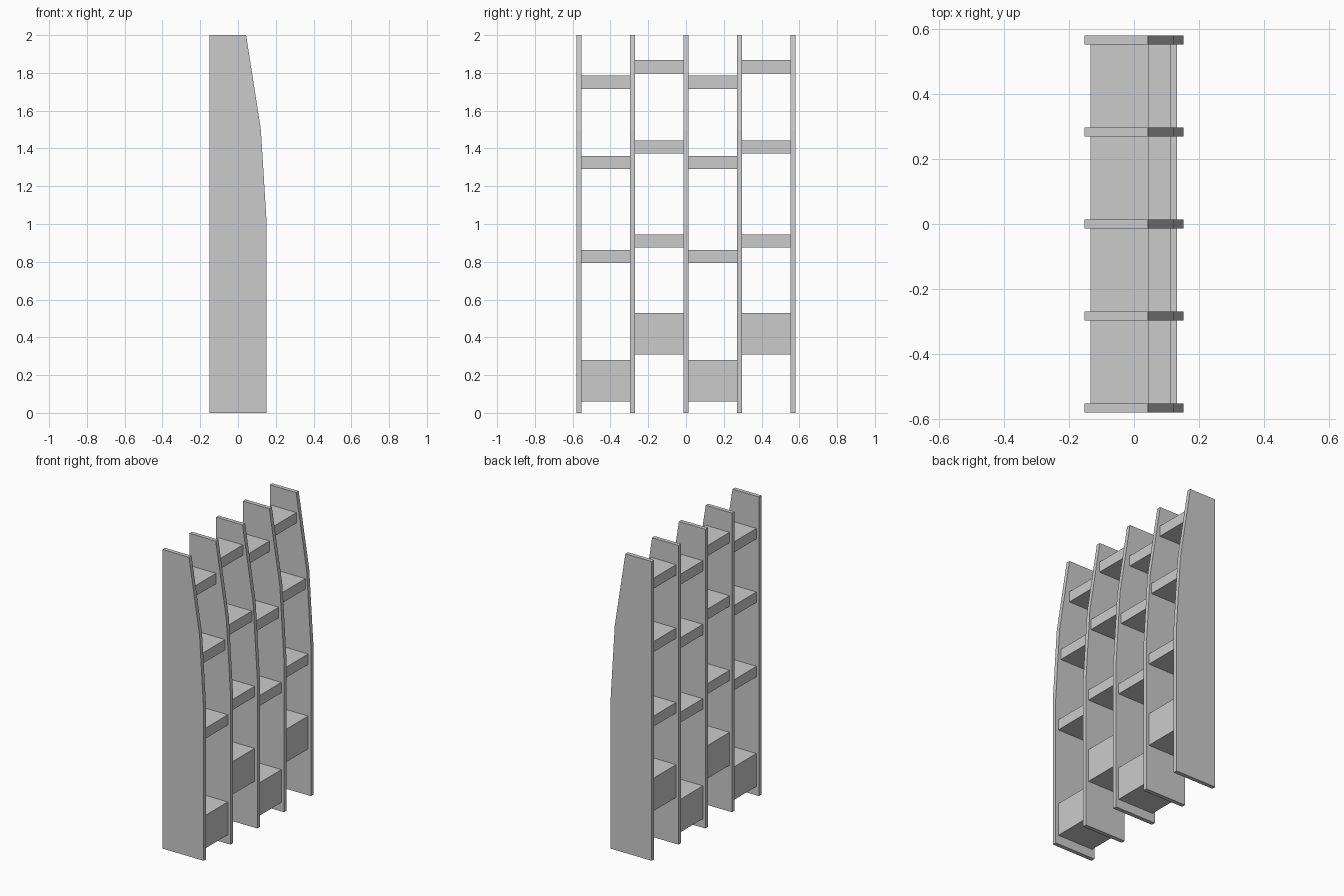
import bpy
import bmesh

if "Cube" in bpy.data.objects:
    bpy.data.objects.remove(bpy.data.objects["Cube"])

SPACING = 0.283      # distance between upright panels
THICK = 0.027        # panel thickness
BACK = -0.134        # rear face of every shelf


def make_object(name, bm):
    bmesh.ops.recalc_face_normals(bm, faces=bm.faces)
    mesh = bpy.data.meshes.new(name)
    bm.to_mesh(mesh)
    bm.free()
    obj = bpy.data.objects.new(name, mesh)
    bpy.context.collection.objects.link(obj)
    return obj


def extrude_profile(name, profile, y0, y1):
    # profile is in x/z, extruded along y
    bm = bmesh.new()
    face = bm.faces.new([bm.verts.new((x, y0, z)) for x, z in profile])
    new = bmesh.ops.extrude_face_region(bm, geom=[face])["geom"]
    verts = [v for v in new if isinstance(v, bmesh.types.BMVert)]
    bmesh.ops.translate(bm, verts=verts, vec=(0, y1 - y0, 0))
    return make_object(name, bm)


# Upright panels with a front edge tapering towards the top
panel = [(-0.152, 0), (0.152, 0), (0.152, 1.0), (0.121, 1.5), (0.043, 2.0), (-0.152, 2.0)]
for i in range(5):
    y = (i - 2) * SPACING
    extrude_profile(f"upright_panel_{i + 1}", panel, y - THICK / 2, y + THICK / 2)

# Drawer box and shelves: bottom, top, front edge; bays alternate in height
low_bay = [(0.06, 0.28, 0.132), (0.793, 0.863, 0.132), (1.29, 1.36, 0.112), (1.715, 1.785, 0.045)]
high_bay = [(0.31, 0.53, 0.132), (0.875, 0.945, 0.132), (1.373, 1.443, 0.112), (1.797, 1.867, 0.045)]
for bay in range(4):
    y0 = (bay - 2) * SPACING + THICK / 2
    y1 = y0 + SPACING - THICK
    for level, (z0, z1, front) in enumerate(high_bay if bay % 2 else low_bay):
        name = f"shelf_{bay + 1}_{level}" if level else f"drawer_box_{bay + 1}"
        extrude_profile(name, [(BACK, z0), (front, z0), (front, z1), (BACK, z1)], y0, y1)
